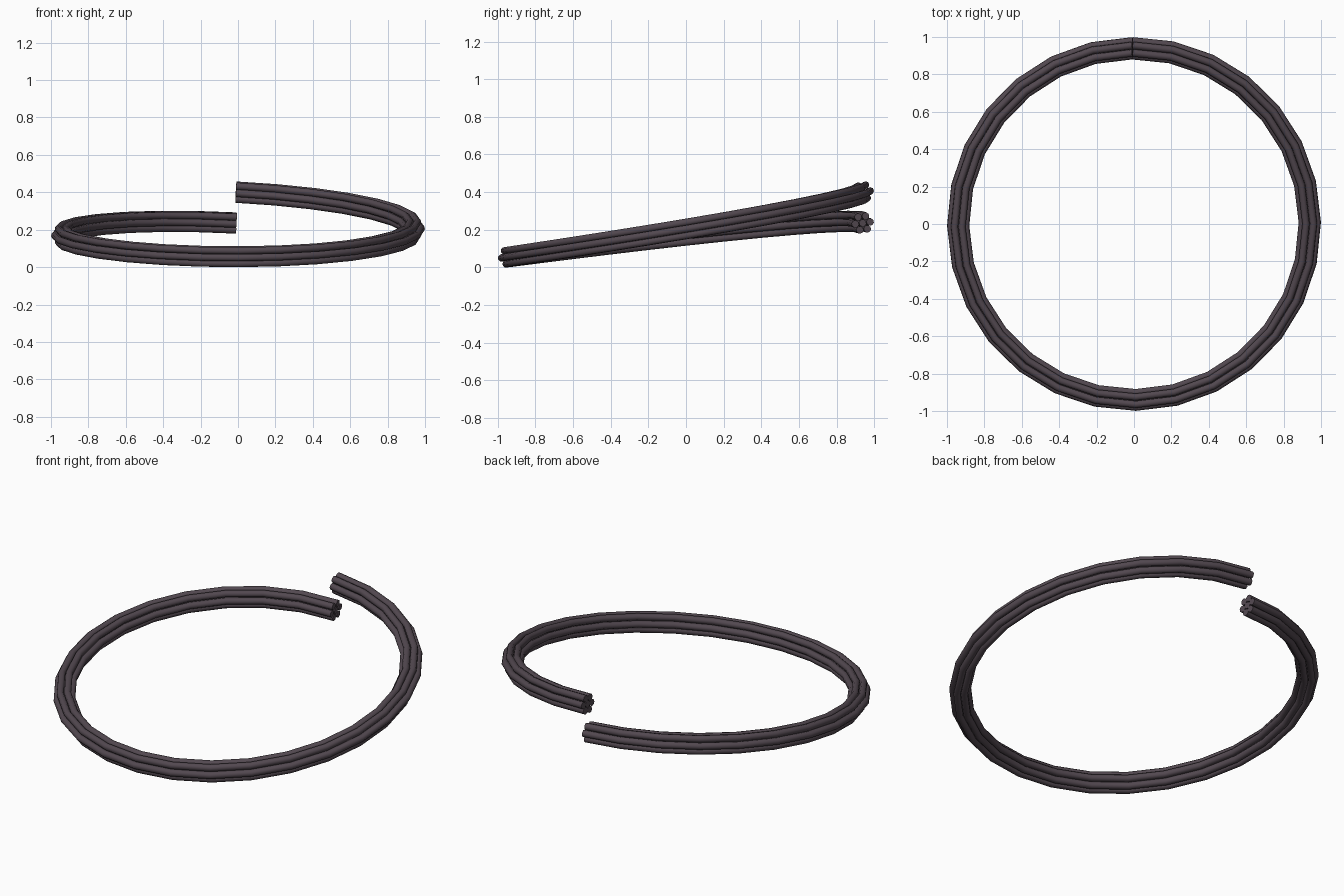
import bpy
from math import sin, cos, pi, radians
from mathutils import Vector

if "Cube" in bpy.data.objects:
    bpy.data.objects.remove(bpy.data.objects["Cube"])

R = 0.94          # ring radius
SEG = 28          # straight segments around the ring
STRAND = 0.02     # strand radius
PITCH = 0.04      # strand spacing in the bundle

mat = bpy.data.materials.new("dark_cable")
mat.diffuse_color = (0.085, 0.065, 0.08, 1)
mat.use_nodes = True
mat.node_tree.nodes["Principled BSDF"].inputs["Base Color"].default_value = mat.diffuse_color


def centre(t):
    # open, tilted ring; the two ends separate in height
    z = 0.277 + 0.131 * cos(t) - 0.165 * t / (2 * pi) - 0.024 * sin(t)
    return Vector((R * sin(t), R * cos(t), z))


def strand(name, u, v):
    curve = bpy.data.curves.new(name, 'CURVE')
    curve.dimensions = '3D'
    curve.bevel_depth = STRAND
    curve.bevel_resolution = 2
    curve.use_fill_caps = True
    sp = curve.splines.new('POLY')
    sp.points.add(SEG)
    for i, p in enumerate(sp.points):
        t = 2 * pi * i / SEG - radians(0.6)
        tangent = (centre(t + 0.01) - centre(t - 0.01)).normalized()
        up = Vector((0, -0.14, 1))
        out = tangent.cross(up).normalized()
        if out.xy.dot(centre(t).xy) < 0:
            out.negate()
        up = (up - tangent * up.dot(tangent)).normalized()
        p.co = (*(centre(t) + out * u + up * v), 1)
    ob = bpy.data.objects.new(name, curve)
    bpy.context.collection.objects.link(ob)
    bpy.ops.object.select_all(action='DESELECT')
    ob.select_set(True)
    bpy.context.view_layer.objects.active = ob
    bpy.ops.object.convert(target='MESH')
    ob = bpy.context.object
    ob.data.materials.clear()
    ob.data.materials.append(mat)
    bpy.ops.object.shade_smooth_by_angle(angle=radians(50))
    return ob


# core strand with six strands packed around it
parts = [strand("core_strand", 0, 0)]
for k in range(6):
    a = k * pi / 3
    parts.append(strand(f"outer_strand_{k + 1}", PITCH * cos(a), PITCH * sin(a)))

# rest the ring on the floor and centre it
pts = [v.co for o in parts for v in o.data.vertices]
lo = Vector([min(p[i] for p in pts) for i in range(3)])
hi = Vector([max(p[i] for p in pts) for i in range(3)])
for o in parts:
    o.location = (-(lo.x + hi.x) / 2, -(lo.y + hi.y) / 2, -lo.z)
